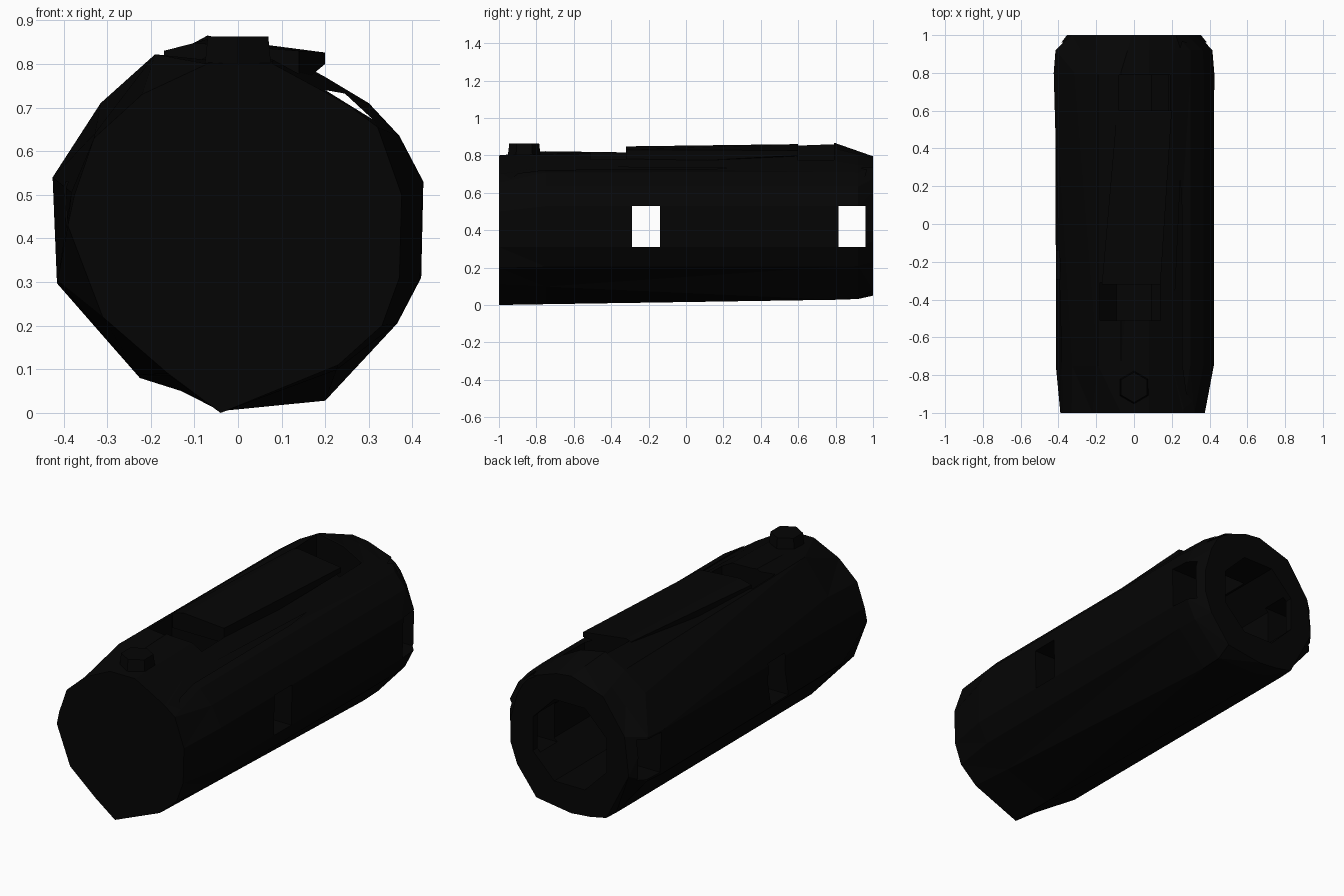
import bpy, bmesh, math
from mathutils import Matrix, Vector

old = bpy.data.objects.get("Cube")
if old:
    bpy.data.objects.remove(old, do_unlink=True)

black = bpy.data.materials.new("matte black")
black.use_nodes = True
colour = (0.0015, 0.0015, 0.0015, 1)
black.diffuse_color = colour
black.node_tree.nodes["Principled BSDF"].inputs["Base Color"].default_value = colour


def make(name, bm):
    bmesh.ops.recalc_face_normals(bm, faces=bm.faces)
    mesh = bpy.data.meshes.new(name)
    bm.to_mesh(mesh)
    bm.free()
    mesh.materials.append(black)
    ob = bpy.data.objects.new(name, mesh)
    bpy.context.collection.objects.link(ob)
    return ob


def loft(name, sections):
    """Closed solid through (y, [(x, z), ...]) sections."""
    bm = bmesh.new()
    rings = [[bm.verts.new((x, y, z)) for x, z in pts] for y, pts in sections]
    for a, b in zip(rings, rings[1:]):
        for i in range(len(a)):
            j = (i + 1) % len(a)
            bm.faces.new((a[i], a[j], b[j], b[i]))
    bm.faces.new(rings[0])
    bm.faces.new(rings[-1])
    bmesh.ops.triangulate(bm, faces=[f for f in bm.faces if len(f.verts) == 4])
    return make(name, bm)


def box(name, x0, x1, y0, y1, z0, z1):
    pts = [(x0, z0), (x1, z0), (x1, z1), (x0, z1)]
    return loft(name, [(y0, pts), (y1, pts)])


def blend(a, b, weight):
    """Mix two outlines, with a weight chosen per corner."""
    return [tuple(Vector(p).lerp(Vector(q), weight(i)))
            for i, (p, q) in enumerate(zip(a, b))]


def cut(target, cutter):
    cutter.hide_render = True
    mod = target.modifiers.new("cut", 'BOOLEAN')
    mod.operation = 'DIFFERENCE'
    mod.solver = 'EXACT'
    mod.object = cutter
    deps = bpy.context.evaluated_depsgraph_get()
    mesh = bpy.data.meshes.new_from_object(target.evaluated_get(deps))
    target.modifiers.clear()
    target.data = mesh
    bpy.data.objects.remove(cutter, do_unlink=True)


# Faceted barrel: slightly twisted front, widest and rear outlines
front = [(-.04, 0), (.23, .11), (.33, .2), (.37, .31), (.375, .5),
         (.32, .655), (.26, .7), (.2, .735), (.08, .8), (-.07, .8),
         (-.22, .73), (-.33, .63), (-.375, .5), (-.39, .43), (-.31, .22),
         (-.16, .09)]
wide = [(-.04, .03), (.2, .028), (.365, .205), (.42, .31), (.425, .53),
        (.37, .635), (.3, .71), (.2, .77), (.08, .835), (-.07, .865),
        (-.19, .8), (-.315, .71), (-.425, .54), (-.415, .297), (-.225, .08),
        (-.13, .05)]
rear = [(-.01, .05), (.2, .08), (.315, .23), (.355, .34), (.355, .47),
        (.315, .61), (.28, .675), (.225, .735), (.08, .785), (-.01, .795),
        (-.2, .735), (-.26, .65), (-.33, .55), (-.355, .34), (-.22, .08),
        (-.12, .06)]
# The flanks reach full width soon after the front end
full = {2, 3, 4, 5, 6, 13, 14}
shoulder = blend(front, wide, lambda i: .95 if i in full else .14)
shoulder[10] = (-.19, .822)
# The top slopes down to the rear earlier than the flanks
heel = blend(wide, rear, lambda i: .6 if 7 <= i <= 11 else .1)
barrel = loft("barrel", [(-1, front), (-.75, shoulder), (.8, wide),
                         (.92, heel), (1, rear)])

# Bore open at the rear
bore_ring = [(.24 * math.cos(math.tau * (i + .5) / 8),
              .42 + .24 * math.sin(math.tau * (i + .5) / 8)) for i in range(8)]
cut(barrel, loft("bore_cutter", [(-.95, bore_ring), (1.1, bore_ring)]))

# Side windows pass through both walls, top windows only into the bore
for y0, y1 in ((-.29, -.14), (.815, .96)):
    cut(barrel, box("side_window_cutter", -.6, .6, y0, y1, .31, .53))
for x0, x1, y0, y1 in ((-.18, .14, -.51, -.31), (-.08, .19, .6, .79)):
    cut(barrel, box("top_window_cutter", x0, x1, y0, y1, .55, 1))

# Narrow slit along the upper flank
slit = [(.2, .74), (.31, .672), (.245, .732)]
cut(barrel, loft("slit_cutter", [(-1.1, slit), (1.1, slit)]))

# Slanted raised rib between the top windows
loft("top_rib", [(-.32, [(-.17, .75), (.14, .75), (.14, .83), (-.1, .848), (-.17, .83)]),
                 (.6, [(-.09, .78), (.2, .8), (.2, .826), (-.06, .86), (-.09, .85)])])

# Hex bolt near the front
bm = bmesh.new()
bmesh.ops.create_cone(bm, cap_ends=True, segments=6, radius1=.09, radius2=.08,
                      depth=.085, matrix=Matrix.Translation((0, -.865, .8205)))
make("hex_bolt", bm)
